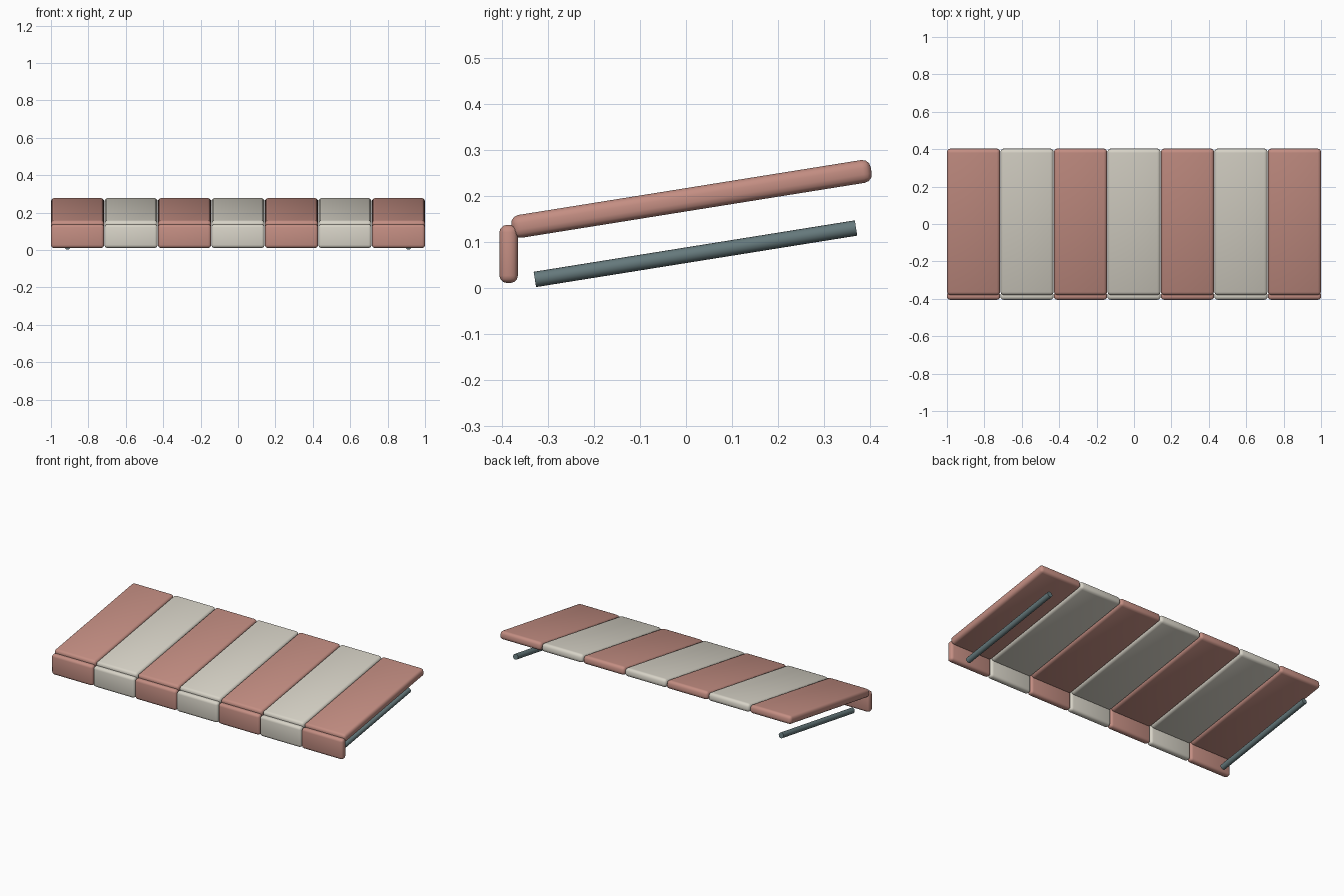
import bpy
from math import radians, pi

if "Cube" in bpy.data.objects:
    bpy.data.objects.remove(bpy.data.objects["Cube"])

TILT = radians(9.1)      # slope of the awning
COUNT, PITCH, WIDTH = 7, 0.286, 0.284


def material(name, rgb):
    m = bpy.data.materials.new(name)
    m.diffuse_color = (*rgb, 1)
    m.use_nodes = True
    m.node_tree.nodes["Principled BSDF"].inputs["Base Color"].default_value = m.diffuse_color
    return m


red = material("faded_red", (0.55, 0.27, 0.225))
cream = material("cream", (0.68, 0.65, 0.57))
steel = material("grey_steel", (0.13, 0.19, 0.20))


def finish(ob, name, mat):
    ob.name = name
    ob.data.materials.append(mat)
    bpy.ops.object.shade_smooth_by_angle(angle=radians(35))


def slab(name, loc, size, tilt, bevel, mat):
    """Rounded box, optionally tilted about x."""
    bpy.ops.mesh.primitive_cube_add(size=1, location=loc, rotation=(tilt, 0, 0))
    ob = bpy.context.object
    ob.scale = size
    bpy.ops.object.transform_apply(location=False, rotation=False, scale=True)
    mod = ob.modifiers.new("rounded_edges", 'BEVEL')
    mod.width, mod.segments = bevel, 3
    bpy.ops.object.modifier_apply(modifier=mod.name)
    finish(ob, name, mat)


# Alternating striped canopy panels, each with a hanging front valance
for i in range(COUNT):
    x = (i - (COUNT - 1) / 2) * PITCH
    mat = cream if i % 2 else red
    slab(f"canopy_panel_{i + 1}", (x, 0.012, 0.1935), (WIDTH, 0.79, 0.05),
         TILT, 0.018, mat)
    slab(f"valance_{i + 1}", (x, -0.385, 0.074), (WIDTH, 0.04, 0.126),
         0, 0.016, mat)

# Support rods under each end, parallel to the canopy
for side, x in (("left", -0.912), ("right", 0.912)):
    bpy.ops.mesh.primitive_cylinder_add(vertices=16, radius=0.0168, depth=0.706,
                                        location=(x, 0.0205, 0.0745),
                                        rotation=(pi / 2 + TILT, 0, 0))
    finish(bpy.context.object, f"support_rod_{side}", steel)
